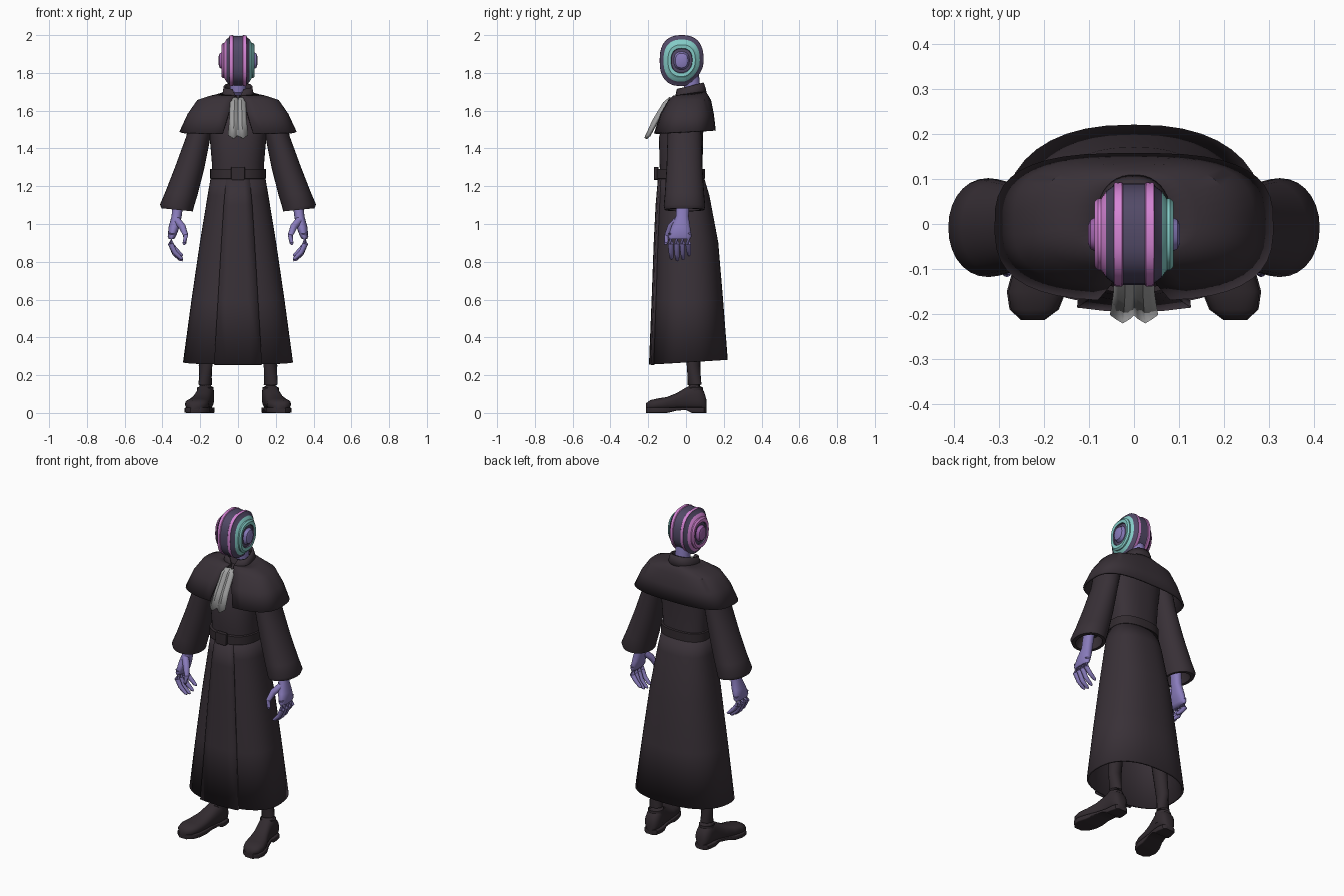
import bpy, bmesh, math
from mathutils import Vector


def material(name, rgb):
    m = bpy.data.materials.new(name)
    m.diffuse_color = (*rgb, 1)
    return m


CLOTH = material("dark cloth", (0.040, 0.030, 0.038))
LEATHER = material("dark leather", (0.032, 0.024, 0.029))
SKIN = material("violet skin", (0.25, 0.20, 0.50))
HELM = material("slate violet", (0.085, 0.068, 0.135))
PINK = material("pink", (0.66, 0.23, 0.66))
TEAL = material("teal", (0.23, 0.60, 0.57))
PLUM = material("plum", (0.36, 0.13, 0.42))
GREY = material("grey linen", (0.36, 0.36, 0.36))


def power(v, p):
    return math.copysign(abs(v) ** p, v)


def ring(z, rx, yf, yb, n=2.4, cx=0, cy=0, gap=0, tilt=0, tilt_x=0, count=40):
    """Horizontal superellipse; gap is the open front half-width."""
    g = math.asin((gap / rx) ** (n / 2)) if gap else 0
    pts = []
    for i in range(count):
        a = g + (2 * math.pi - 2 * g) * i / ((count - 1) if gap else count)
        s, c = power(math.sin(a), 2 / n), power(math.cos(a), 2 / n)
        y = yf * c if c > 0 else -yb * c
        pts.append(Vector((cx + rx * s, cy + y, z + tilt * y + tilt_x * rx * s)))
    return pts


def loft(name, rings, mats, closed=True, caps=True, thick=0, bands=None, angle=40):
    bm = bmesh.new()
    rows = [[bm.verts.new(p) for p in r] for r in rings]
    k = len(rows[0])
    for j in range(len(rows) - 1):
        for i in range(k if closed else k - 1):
            n = (i + 1) % k
            f = bm.faces.new((rows[j][i], rows[j][n], rows[j + 1][n], rows[j + 1][i]))
            f.material_index = bands[j] if bands else 0
    if caps and closed:
        for row, b in ((rows[0], 0), (rows[-1], -1)):
            bm.faces.new(row).material_index = bands[b] if bands else 0
    bmesh.ops.recalc_face_normals(bm, faces=bm.faces)
    me = bpy.data.meshes.new(name)
    bm.to_mesh(me)
    bm.free()
    ob = bpy.data.objects.new(name, me)
    bpy.context.collection.objects.link(ob)
    for m in mats:
        me.materials.append(m)
    if thick:
        mod = ob.modifiers.new("thickness", 'SOLIDIFY')
        mod.thickness, mod.offset = thick, 0
    bpy.ops.object.select_all(action='DESELECT')
    ob.select_set(True)
    bpy.context.view_layer.objects.active = ob
    bpy.ops.object.shade_smooth_by_angle(angle=math.radians(angle))
    return ob


def tube(name, pts, radii, mat, count=12):
    pts = [Vector(p) for p in pts]
    rings = []
    for i, (p, r) in enumerate(zip(pts, radii)):
        d = pts[min(i + 1, len(pts) - 1)] - pts[max(i - 1, 0)]
        q = d.to_track_quat('Z', 'Y')
        rings.append([p + q @ Vector((r * math.cos(a), r * math.sin(a), 0))
                      for a in (2 * math.pi * k / count for k in range(count))])
    return loft(name, rings, [mat])


# Helmet: an egg profile lofted sideways, with raised bands and side rings
def head_ring(x, s):
    out = []
    for i in range(48):
        a = 2 * math.pi * i / 48
        c, d = power(math.cos(a), 0.8), power(math.sin(a), 0.8)
        if c > 0 and d < 0:
            c *= 1 - 0.42 * d * d * s
        out.append(Vector((x, -0.023 + 0.113 * s * c, 1.865 + 0.131 * s * d)))
    return out


side = [(0.024, 1.0, 1), (0.027, 1.03, 1), (0.044, 1.02, 1), (0.047, 0.95, 0),
        (0.062, 0.85, 0), (0.073, 0.71, 2), (0.080, 0.71, 2), (0.088, 0.64, 2),
        (0.086, 0.50, 2), (0.078, 0.48, 0), (0.080, 0.36, 0), (0.084, 0.34, 3),
        (0.097, 0.29, 3), (0.102, 0.18, 3)]
bands = [(1 if b == 2 else 4 if b == 3 else b) for _, _, b in side[1:]][::-1]
bands += [0] + [b for _, _, b in side[1:]]
loft("helmet", [head_ring(-x, s) for x, s, _ in side[::-1]] +
     [head_ring(x, s) for x, s, _ in side], [HELM, PINK, TEAL, SKIN, PLUM], bands=bands)
tube("neck", [(0, 0.035, 1.6), (0, 0.035, 1.7), (0, 0.02, 1.83)], [0.055, 0.042, 0.045], SKIN, 20)

# Coat body, collar and shoulder cape
loft("torso", [ring(1.22, 0.138, -0.135, 0.088), ring(1.32, 0.138, -0.14, 0.088),
               ring(1.46, 0.15, -0.143, 0.09), ring(1.55, 0.16, -0.115, 0.095),
               ring(1.63, 0.15, -0.07, 0.095), ring(1.68, 0.07, -0.04, 0.09)], [CLOTH])
loft("collar", [ring(1.66, 0.085, -0.06, 0.105, gap=0.008, tilt=0.25),
                ring(1.695, 0.075, -0.05, 0.098, gap=0.014, tilt=0.25),
                ring(1.725, 0.07, -0.045, 0.088, gap=0.03, tilt=0.25)],
     [CLOTH], closed=False, thick=0.012)
loft("shoulder_cape", [ring(1.685, 0.07, -0.045, 0.095, gap=0.008, tilt=0.2),
                       ring(1.675, 0.14, -0.065, 0.115, 2.7, gap=0.018),
                       ring(1.652, 0.212, -0.09, 0.128, 3, gap=0.03),
                       ring(1.58, 0.262, -0.13, 0.142, 3, gap=0.05),
                       ring(1.487, 0.305, -0.165, 0.152, 2.9, gap=0.08, tilt=0.05)],
     [CLOTH], closed=False, thick=0.012)

# Skirt with overlapping front panel
loft("skirt", [ring(1.25, 0.138, -0.135, 0.088), ring(1.15, 0.155, -0.14, 0.118),
               ring(0.9, 0.196, -0.152, 0.165), ring(0.6, 0.24, -0.162, 0.19),
               ring(0.268, 0.285, -0.175, 0.215, tilt=0.06)],
     [CLOTH], caps=False, thick=0.012)
panel = []
for z, w, y in ((1.25, 0.06, -0.14), (1.1, 0.074, -0.153), (0.9, 0.087, -0.163),
                (0.6, 0.105, -0.174), (0.255, 0.126, -0.188)):
    panel.append([Vector((w * u, y + 0.01 * u * u, z)) for u in (-1, -0.5, 0, 0.5, 1)])
loft("front_panel", panel, [CLOTH], closed=False, thick=0.016)

# Belt and buckle
loft("belt", [ring(1.238, 0.138, -0.14, 0.09), ring(1.24, 0.147, -0.155, 0.1),
              ring(1.29, 0.147, -0.155, 0.1), ring(1.292, 0.138, -0.14, 0.09)], [LEATHER])
loft("buckle", [ring(z, w, -0.012, 0.012, 8, cy=-0.158) for z, w in
                ((1.234, 0.032), (1.238, 0.036), (1.298, 0.036), (1.302, 0.032))], [LEATHER])

# Pleated cravat
cravat = []
for z, w, y in ((1.665, 0.03, -0.075), (1.64, 0.038, -0.105), (1.55, 0.042, -0.16),
                (1.46, 0.05, -0.205)):
    cravat.append([Vector((w * (i / 4 - 1), y + 0.009 * math.cos(i * math.pi / 2),
                           z + (0.008 * math.cos(i * math.pi / 2) if z < 1.5 else 0)))
                   for i in range(9)])
loft("cravat", cravat, [GREY], closed=False, thick=0.016)

# Paired parts: sleeves, hands, legs and shoes
for s, tag in ((1, "left"), (-1, "right")):
    sleeve = [(0.16, 1.645, 0.045, 0.05), (0.19, 1.56, 0.065, 0.085), (0.21, 1.46, 0.063, 0.09),
              (0.255, 1.3, 0.076, 0.095), (0.30, 1.16, 0.085, 0.104), (0.324, 1.095, 0.089, 0.11),
              (0.322, 1.075, 0.083, 0.105), (0.32, 1.075, 0.065, 0.085), (0.31, 1.14, 0.05, 0.06)]
    loft(tag + "_sleeve", [ring(z, rx, -ry, ry, 2.1, s * x, -0.008, tilt_x=s * 0.1, count=28)
                           for x, z, rx, ry in sleeve], [CLOTH], angle=60)
    palm = [(0.315, -0.015, 1.13, 0.028, 0.034), (0.325, -0.02, 1.04, 0.027, 0.034),
            (0.338, -0.028, 0.985, 0.029, 0.05), (0.350, -0.033, 0.935, 0.022, 0.062),
            (0.352, -0.033, 0.92, 0.014, 0.055)]
    loft(tag + "_palm", [ring(z, rx, -ry, ry, 2.3, s * x, y, count=20)
                         for x, y, z, rx, ry in palm], [SKIN], angle=60)
    for i in range(4):
        y, drop = -0.079 + 0.031 * i, (0.0, -0.008, -0.002, 0.018)[i]
        tube(f"{tag}_finger_{i + 1}",
             [(s * 0.350, y, 0.95), (s * 0.356, y - 0.002, 0.895), (s * 0.335, y, 0.85 + drop),
              (s * 0.303, y + 0.002, 0.82 + drop), (s * 0.292, y + 0.002, 0.815 + drop)],
             [0.016, 0.015, 0.013, 0.010, 0.005], SKIN)
    tube(tag + "_thumb", [(s * 0.325, -0.045, 1.02), (s * 0.295, -0.08, 0.985),
                          (s * 0.277, -0.1, 0.94), (s * 0.283, -0.107, 0.9),
                          (s * 0.287, -0.108, 0.89)], [0.02, 0.019, 0.014, 0.011, 0.005], SKIN)
    tube(tag + "_leg", [(s * 0.172, 0.045, 0.06), (s * 0.173, 0.045, 0.135), (s * 0.173, 0.045, 0.15),
                        (s * 0.172, 0.04, 0.25), (s * 0.15, 0.03, 0.5), (s * 0.11, 0.01, 0.85)],
         [0.046, 0.044, 0.037, 0.036, 0.045, 0.055], LEATHER, 20)
    # Shoe stations: y, centre x, half width, top height, sole underside
    shoe = [(0.108, 0.172, 0.022, 0.07, 0), (0.095, 0.172, 0.04, 0.115, 0),
            (0.06, 0.173, 0.047, 0.15, 0), (0.03, 0.175, 0.047, 0.15, 0),
            (0.0, 0.18, 0.046, 0.135, 0.016), (-0.05, 0.193, 0.05, 0.105, 0.012),
            (-0.1, 0.207, 0.059, 0.085, 0), (-0.15, 0.217, 0.063, 0.077, 0),
            (-0.19, 0.222, 0.052, 0.068, 0), (-0.213, 0.225, 0.024, 0.05, 0)]

    def station(y, x, w, lo, hi, n):
        out = []
        for k in range(24):
            a = 2 * math.pi * (k + 0.5) / 24
            out.append(Vector((s * x + w * power(math.cos(a), 2 / n), y,
                               (lo + hi) / 2 + (hi - lo) / 2 * power(math.sin(a), 2 / n))))
        return out
    loft(tag + "_shoe", [station(y, x, w, 0.015, t, 2.5) for y, x, w, t, _ in shoe],
         [LEATHER], angle=60)
    loft(tag + "_sole", [station(y, x, w + 0.003, b, 0.03, 9) for y, x, w, _, b in shoe], [LEATHER])
